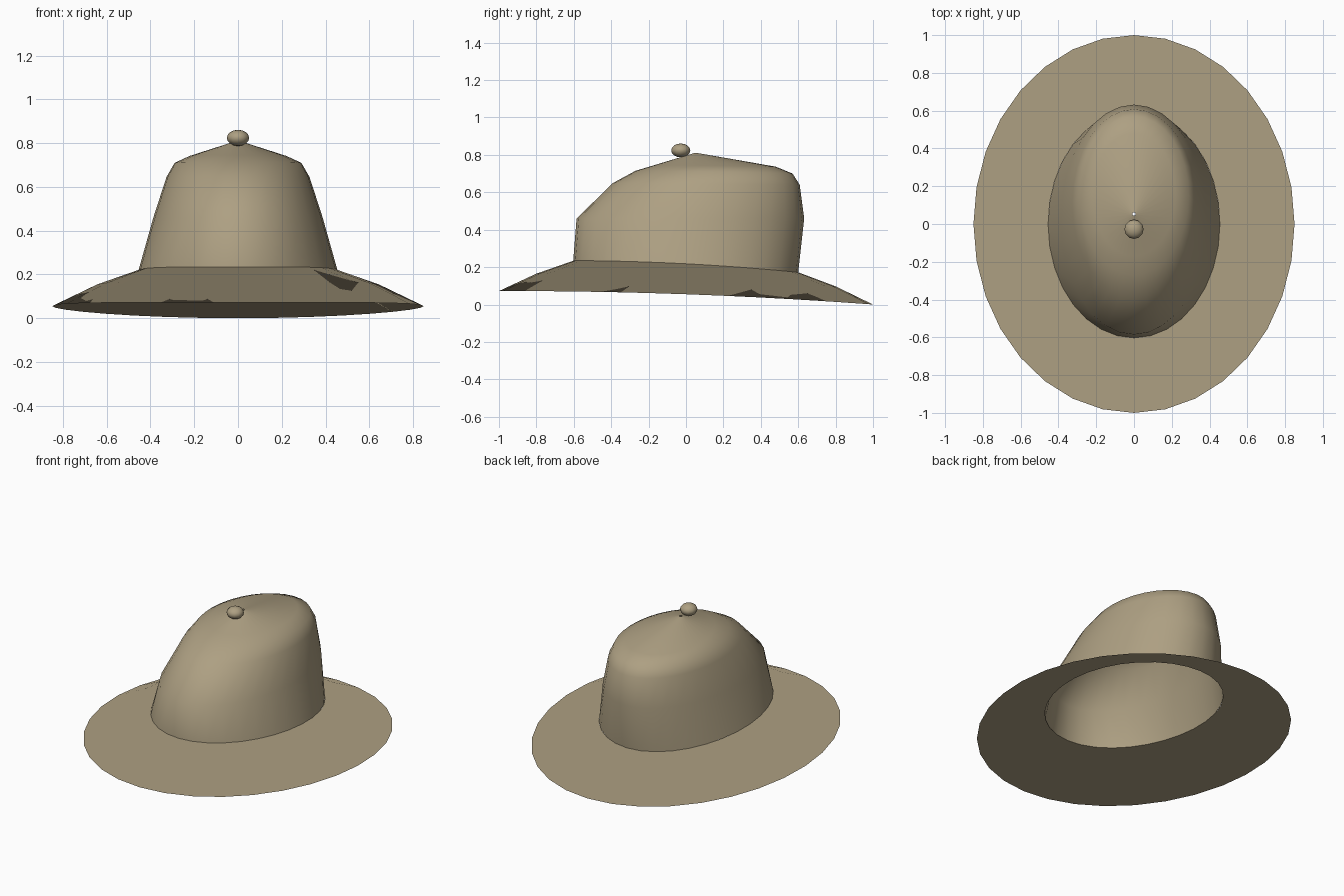
import bpy, bmesh, math

if "Cube" in bpy.data.objects:
    bpy.data.objects.remove(bpy.data.objects["Cube"])

SIDES = 32
felt = bpy.data.materials.new("tan_felt")
felt.diffuse_color = (0.42, 0.35, 0.225, 1)
felt.use_nodes = True
felt.node_tree.nodes["Principled BSDF"].inputs["Base Color"].default_value = felt.diffuse_color


def ring(bm, rx, y0, y1, zf, zm, zb, lift=0.0):
    """Ellipse from y0 to y1 whose height runs front / middle / back."""
    verts = []
    for i in range(SIDES):
        a = 2 * math.pi * i / SIDES
        s = math.sin(a)
        z = zm + (zb - zf) / 2 * s + ((zb + zf) / 2 - zm) * s * s
        verts.append(bm.verts.new((rx * math.cos(a),
                                   (y0 + y1) / 2 + (y1 - y0) / 2 * s,
                                   z + lift)))
    return verts


def loft(name, rings):
    """Open shell joining the rings, listed from the bottom up."""
    bm = bmesh.new()
    loops = [ring(bm, *r) for r in rings]
    for a, b in zip(loops, loops[1:]):
        for i in range(SIDES):
            j = (i + 1) % SIDES
            bm.faces.new((a[i], a[j], b[j], b[i]))
    mesh = bpy.data.meshes.new(name)
    bm.to_mesh(mesh)
    bm.free()
    mesh.materials.append(felt)
    mesh.polygons.foreach_set("use_smooth", [True] * len(mesh.polygons))
    obj = bpy.data.objects.new(name, mesh)
    bpy.context.collection.objects.link(obj)
    return obj


# brim: gently bowed sloping sheet, shaded evenly like pressed felt
brim = loft("brim", [
    (0.85, -1.0, 1.0, 0.072, 0.055, 0.0),
    (0.655, -0.8, 0.8, 0.153, 0.137, 0.085, 0.012),
    (0.455, -0.6, 0.6, 0.235, 0.218, 0.172),
])
brim.data.normals_split_custom_set_from_vertices(
    [(0, 0, 1)] * len(brim.data.vertices))

# crown: leaning back, rounding over to a shallow peak
loft("crown", [
    (0.455, -0.603, 0.600, 0.235, 0.218, 0.172),
    (0.387, -0.585, 0.632, 0.46, 0.46, 0.46),
    (0.327, -0.39, 0.608, 0.65, 0.645, 0.64),
    (0.290, -0.27, 0.570, 0.715, 0.71, 0.70),
    (0.220, -0.17, 0.480, 0.745, 0.742, 0.737),
    (0.008, 0.045, 0.061, 0.81, 0.81, 0.81),
])

# knob: flattened button just ahead of the peak
bpy.ops.mesh.primitive_uv_sphere_add(segments=12, ring_count=8, radius=1,
                                     location=(0, -0.028, 0.824))
knob = bpy.context.object
knob.name = "knob"
knob.scale = (0.051, 0.051, 0.037)
knob.data.materials.append(felt)
bpy.ops.object.shade_smooth()
